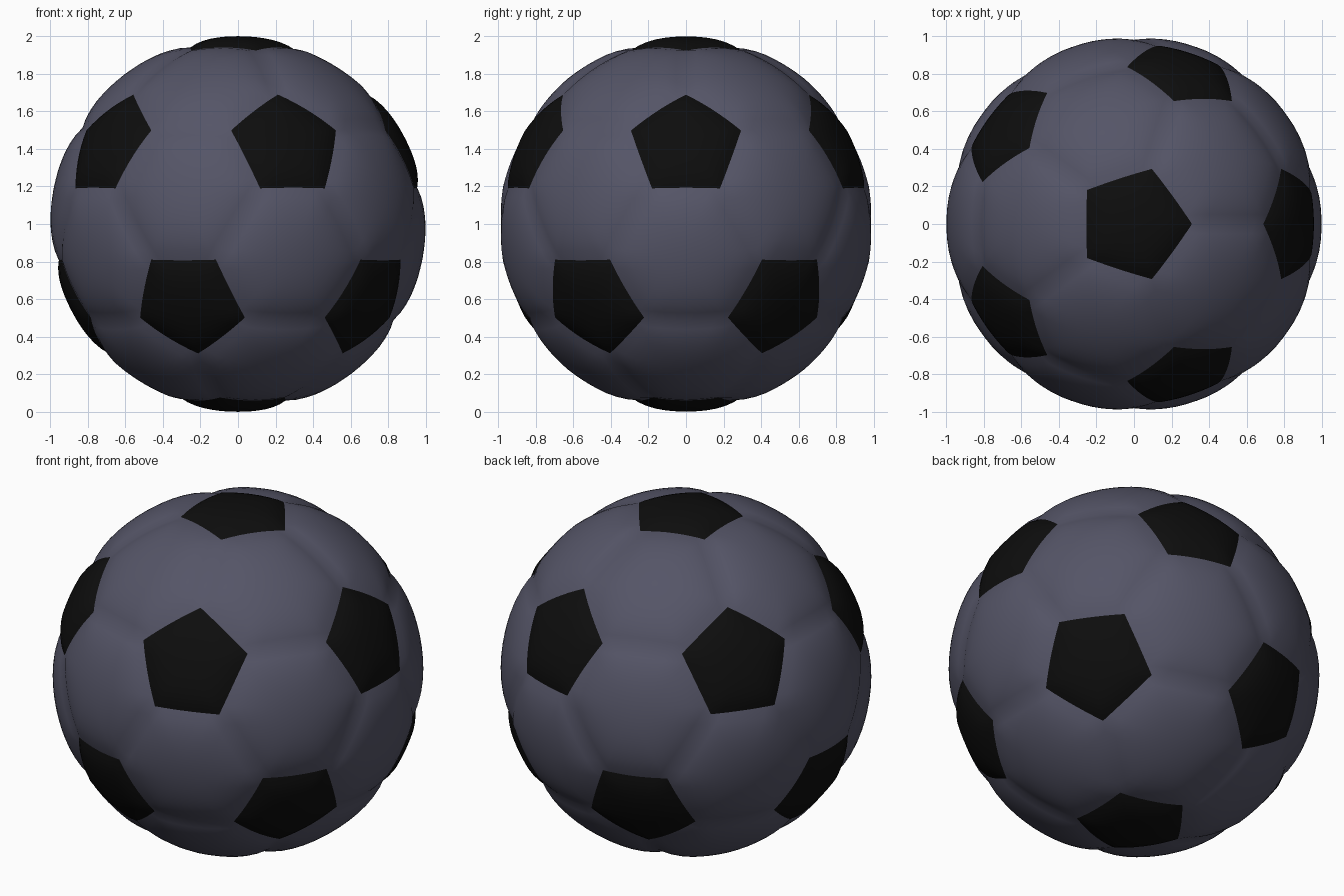
import bpy, bmesh, math
from mathutils import Vector
from itertools import combinations

if "Cube" in bpy.data.objects:
    bpy.data.objects.remove(bpy.data.objects["Cube"])

N = 7               # rings per panel
SEAM = 0.026        # depth of the seams
CORNER = 0.291      # how far pentagon corners reach toward the next pentagon


def material(name, rgb):
    m = bpy.data.materials.new(name)
    m.diffuse_color = (*rgb, 1)
    m.use_nodes = True
    m.node_tree.nodes["Principled BSDF"].inputs["Base Color"].default_value = m.diffuse_color
    return m


def ordered(corners):
    """Centre direction and corners sorted counter-clockwise seen from outside."""
    c = sum(corners, Vector()).normalized()
    u = (corners[0] - c * corners[0].dot(c)).normalized()
    w = c.cross(u)
    return c, sorted(corners, key=lambda p: math.atan2(p.dot(w), p.dot(u)))


def add_panel(bm, corners, power):
    """Puffed panel: rings from the centre out, dropping to the seam at the rim."""
    c, pts = ordered(corners)
    s = len(pts)
    rings = [[bm.verts.new(c + Vector((0, 0, 1)))]]
    for k in range(1, N + 1):
        t = k / N
        r = 1 - SEAM * t ** power
        ring = []
        for i in range(s):
            a, b = pts[i], pts[(i + 1) % s]
            for j in range(k):
                p = c.lerp(a.lerp(b, j / k), t).normalized() * r
                ring.append(bm.verts.new(p + Vector((0, 0, 1))))
        rings.append(ring)
    for k in range(1, N + 1):
        inner, outer = rings[k - 1], rings[k]
        for i in range(s):
            for j in range(k):
                o0, o1 = outer[i * k + j], outer[(i * k + j + 1) % len(outer)]
                i0 = inner[(i * (k - 1) + j) % len(inner)]
                bm.faces.new((i0, o0, o1))
                if j < k - 1:
                    i1 = inner[(i * (k - 1) + j + 1) % len(inner)]
                    bm.faces.new((i0, o1, i1))


def make_object(name, panels, mat, power):
    bm = bmesh.new()
    for p in panels:
        add_panel(bm, p, power)
    bmesh.ops.remove_doubles(bm, verts=bm.verts, dist=1e-4)
    for f in bm.faces:
        f.smooth = True
    me = bpy.data.meshes.new(name)
    bm.to_mesh(me)
    bm.free()
    me.materials.append(mat)
    bpy.context.collection.objects.link(bpy.data.objects.new(name, me))


# Pentagon centres: poles plus two staggered rings of five
h, q = 1 / math.sqrt(5), 2 / math.sqrt(5)
centres = [Vector((0, 0, 1)), Vector((0, 0, -1))]
for i in range(5):
    for z, off in ((h, 0), (-h, 36)):
        a = math.radians(72 * i + off)
        centres.append(Vector((q * math.cos(a), q * math.sin(a), z)))


def near(a, b):
    return 0.3 < a.dot(b) < 0.6


pentagons = [[v.slerp(w, CORNER) for w in centres if near(v, w)] for v in centres]
hexagons = [[a.slerp(b, CORNER) for a in tri for b in tri if a is not b]
            for tri in combinations(centres, 3)
            if all(near(a, b) for a, b in combinations(tri, 2))]

make_object("hexagon_panels", hexagons, material("slate grey", (0.09, 0.09, 0.135)), 4)
make_object("pentagon_panels", pentagons, material("black", (0.004, 0.004, 0.004)), 4)
